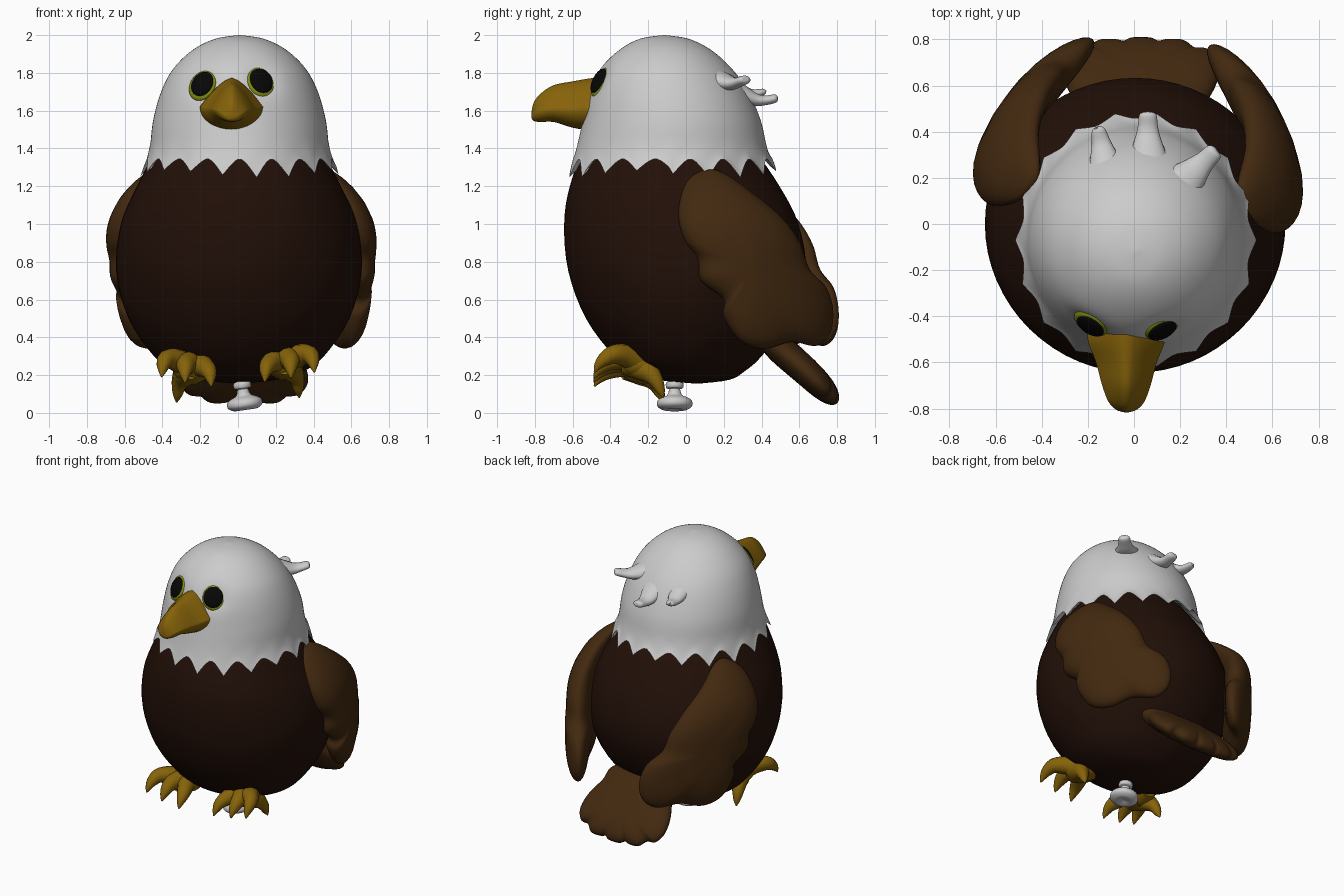
import bpy, bmesh, math
from mathutils import Vector, Matrix

if "Cube" in bpy.data.objects:
    bpy.data.objects.remove(bpy.data.objects["Cube"])

def material(name, rgb):
    m = bpy.data.materials.new(name)
    m.diffuse_color = (*rgb, 1)
    m.use_nodes = True
    m.node_tree.nodes["Principled BSDF"].inputs["Base Color"].default_value = m.diffuse_color
    return m

DARK = material("dark_brown", (0.016, 0.005, 0.0025))
BROWN = material("brown", (0.055, 0.022, 0.005))
GOLD = material("gold", (0.24, 0.125, 0.003))
LIME = material("lime", (0.24, 0.28, 0.005))
BLACK = material("black", (0.002, 0.002, 0.002))
TAU = 2 * math.pi

def spline(pts, n, closed=False):
    """Catmull-Rom through points of any dimension, n steps per span."""
    out, m = [], len(pts)
    for i in range(m if closed else m - 1):
        pick = (lambda k: pts[k % m]) if closed else (lambda k: pts[max(0, min(m - 1, k))])
        a, b, c, d = (pick(i + k) for k in (-1, 0, 1, 2))
        for s in range(n):
            t = s / n
            out.append(tuple(0.5 * (2*q + (r-p)*t + (2*p-5*q+4*r-w)*t*t + (3*q-p-3*r+w)*t**3)
                             for p, q, r, w in zip(a, b, c, d)))
    if not closed:
        out.append(tuple(pts[-1]))
    return out

def loft(name, parts, mat=None, angle=60, matrix=None):
    """One object from several stacks of closed rings, ends capped."""
    bm = bmesh.new()
    for rings in parts:
        vs = [[bm.verts.new(p) for p in ring] for ring in rings]
        n = len(vs[0])
        for a, b in zip(vs, vs[1:]):
            for i in range(n):
                bm.faces.new((a[i], a[(i+1) % n], b[(i+1) % n], b[i]))
        bm.faces.new(vs[0])
        bm.faces.new(vs[-1])
    if matrix:
        bm.transform(matrix)
    bmesh.ops.recalc_face_normals(bm, faces=bm.faces)
    me = bpy.data.meshes.new(name)
    bm.to_mesh(me)
    bm.free()
    ob = bpy.data.objects.new(name, me)
    bpy.context.collection.objects.link(ob)
    if mat:
        me.materials.append(mat)
    bpy.ops.object.select_all(action='DESELECT')
    ob.select_set(True)
    bpy.context.view_layer.objects.active = ob
    bpy.ops.object.shade_smooth_by_angle(angle=math.radians(angle))
    return ob

def ellipse(z, cx, cy, rx, ry, n):
    return [Vector((cx + rx*math.cos(TAU*i/n), cy + ry*math.sin(TAU*i/n), z)) for i in range(n)]

def tube(path, n=12, flat=1.0):
    """Rings along a path of (x, y, z, radius)."""
    pts = spline(path, 5)
    rings = []
    for i, p in enumerate(pts):
        a, b = Vector(pts[max(0, i-1)][:3]), Vector(pts[min(len(pts)-1, i+1)][:3])
        d = (b - a).normalized()
        u = d.cross(Vector((0, 0, 1))).normalized()
        w = u.cross(d)
        rings.append([Vector(p[:3]) + p[3]*(u*math.cos(TAU*k/n) + w*flat*math.sin(TAU*k/n))
                      for k in range(n)])
    return rings

def pad(outline, center, half, place, steps=16):
    """Pillow-shaped slab from a 2D outline, bent by place(u, v, offset)."""
    pts = spline(outline, 6, True)
    rings = []
    for k in range(steps + 1):
        a = math.pi * (k/steps - 0.5)
        s = max(0.001, math.cos(a)) ** 0.6
        rings.append([place(center[0] + (u-center[0])*s, center[1] + (v-center[1])*s,
                            half*math.sin(a)) for u, v in pts])
    return rings

# Egg-shaped body: z, y centre, x radius, y radius
body = [(0.155, 0.06, 0.01, 0.01), (0.175, 0.04, 0.2, 0.19), (0.22, 0.02, 0.34, 0.29),
        (0.3, 0.01, 0.45, 0.39), (0.5, 0.01, 0.585, 0.54), (0.75, 0.005, 0.65, 0.628),
        (1.0, -0.025, 0.625, 0.62), (1.2, -0.06, 0.54, 0.555), (1.38, -0.085, 0.44, 0.455),
        (1.55, -0.08, 0.3, 0.3), (1.6, -0.08, 0.02, 0.02)]
loft("body", [[ellipse(z, 0.005, cy, rx, ry, 64) for z, cy, rx, ry in spline(body, 4)]], DARK)

# Head with a ragged feather collar and shallow eye sockets
eyes = [(-1, Vector((-0.192, -0.436, 1.735)), Vector((-0.47, -0.76, 0.42)).normalized()),
        (1, Vector((0.126, -0.456, 1.752)), Vector((0.40, -0.80, 0.42)).normalized())]
head = [(1.345, -0.07, 0.495, 0.528), (1.4, -0.075, 0.475, 0.505), (1.55, -0.075, 0.457, 0.47),
        (1.7, -0.09, 0.415, 0.42), (1.82, -0.105, 0.352, 0.35), (1.92, -0.11, 0.25, 0.245),
        (1.98, -0.115, 0.13, 0.13), (2.0, -0.115, 0.005, 0.005)]
profile = [(1.42, -0.07, 0.4, 0.43), (1.36, -0.07, 0.47, 0.50)] + spline(head, 6)
rings = []
for z, cy, rx, ry in profile:
    ring = ellipse(z, 0.008, cy, rx, ry, 162)
    for i, p in enumerate(ring):
        w = max(0, min(1, (1.43 - z) / 0.085))
        tooth = (1 - abs(math.sin(9 * TAU * i / 162))) ** 0.85
        p.z -= w * (0.08 + 0.02*math.sin(i * 0.11)) * tooth
        out = Vector((p.x, p.y + 0.075, 0)).normalized()
        p += out * 0.028 * w * tooth
        for _, c, nrm in eyes:
            p -= nrm * 0.022 * math.exp(-((p - c).length / 0.08) ** 2)
    rings.append(ring)
loft("head", [rings], None, 70)

# Feather tufts at the back of the head
tufts = [[(0.05, 0.12, 1.77, 0.14), (0.06, 0.25, 1.71, 0.10), (0.06, 0.36, 1.66, 0.06),
          (0.06, 0.42, 1.655, 0.044), (0.06, 0.475, 1.665, 0.036), (0.06, 0.487, 1.667, 0.004)],
         [(0.13, 0.06, 1.77, 0.14), (0.2, 0.16, 1.76, 0.10), (0.27, 0.235, 1.745, 0.062),
          (0.31, 0.275, 1.75, 0.045), (0.35, 0.315, 1.765, 0.036), (0.358, 0.322, 1.768, 0.004)],
         [(-0.09, 0.12, 1.76, 0.12), (-0.12, 0.24, 1.72, 0.08), (-0.14, 0.34, 1.69, 0.045),
          (-0.155, 0.41, 1.7, 0.028), (-0.157, 0.418, 1.702, 0.004)]]
loft("head_tufts", [tube(t, 14, 0.6) for t in tufts])

# Eyes: tilted lime disc with a black pupil set slightly inward
def disc(name, c, nrm, r, depth, mat):
    rings = []
    for k in range(13):
        a = math.pi * (k/12 - 0.5)
        q = max(0.01, math.cos(a))
        rings.append(ellipse(depth*math.sin(a), 0, 0, r*q, r*1.08*q, 32))
    m = Matrix.Translation(c) @ nrm.to_track_quat('Z', 'Y').to_matrix().to_4x4()
    loft(name, [rings], mat, 60, m)

for s, c, nrm in eyes:
    side = "right" if s > 0 else "left"
    disc(side + "_iris", c - nrm*0.008, nrm, 0.08, 0.026, LIME)
    disc(side + "_pupil", c + nrm*0.004 + Vector((-s*0.004, -0.003, 0.004)), nrm, 0.066, 0.02, BLACK)

# Hooked beak: y, ridge z, corner z, bottom z, half width
beak = [(-0.40, 1.78, 1.62, 1.49, 0.16), (-0.50, 1.772, 1.62, 1.495, 0.168),
        (-0.6, 1.755, 1.61, 1.51, 0.132), (-0.7, 1.735, 1.61, 1.54, 0.105),
        (-0.77, 1.69, 1.60, 1.54, 0.078), (-0.805, 1.645, 1.58, 1.545, 0.045),
        (-0.817, 1.60, 1.575, 1.56, 0.008)]
rings = []
for y, zt, zc, zb, hw in spline(beak, 4):
    ring = []
    for i in range(32):
        c, s = math.cos(TAU*i/32), math.sin(TAU*i/32)
        z = zc + (zt-zc)*(1 - abs(c)**1.5) if s > 0 else zc + (zc-zb)*s
        ring.append((-0.033 + hw*c, y, z))
    rings.append(ring)
loft("beak", [rings], GOLD, 65)

# Wings: scalloped outline in y, z wrapped around the body, thickness along the curve normal
wing = [(0.1, 1.29), (0.2, 1.27), (0.33, 1.18), (0.5, 1.04), (0.6, 0.9), (0.65, 0.76),
        (0.74, 0.66), (0.775, 0.54), (0.76, 0.42), (0.69, 0.355), (0.56, 0.375), (0.42, 0.34),
        (0.29, 0.38), (0.2, 0.51), (0.2, 0.6), (0.08, 0.70), (0.06, 0.82), (-0.01, 0.92),
        (-0.04, 1.06), (0.0, 1.22)]
def wing_place(y, z, off):
    x = 0.645 - 0.6*(y - 0.05)**2 - 1.2*max(0, z - 0.9)**2
    n = Vector((1, 1.2*max(0, y - 0.05), 2.0*max(0, z - 0.95))).normalized()
    return Vector((x + off*n.x, y + off*n.y*0.7, z + off*n.z*0.3))
wing_rings = pad(wing, (0.34, 0.78), 0.1, wing_place)
loft("right_wing", [wing_rings], BROWN)
loft("left_wing", [wing_rings], BROWN, 60,
     Matrix.Rotation(math.radians(-11), 4, 'Z') @ Matrix.Diagonal((-1, 0.97, 1, 1)))

# Fan tail sloping down at the back
half_tail = [(0.22, -0.05), (0.28, 0.25), (0.33, 0.5), (0.34, 0.72), (0.30, 0.86), (0.24, 0.88),
             (0.19, 0.97), (0.12, 0.98), (0.08, 0.96), (0.04, 1.0)]
tail = half_tail + [(-u, v) for u, v in reversed(half_tail)]
def tail_place(u, v, off):
    off *= 1.15 - 0.25*v
    return Vector((0.03 + u, 0.43 + 0.37*v + 0.65*off, 0.39 - 0.335*v + 0.06*v*(1 - v) + 0.75*off))
loft("tail", [pad(tail, (0, 0.55), 0.075, tail_place)], BROWN)

# Feet: three arched front toes with claws, a hind claw and an ankle
def toe(dx, dz, r):
    return [(0.24, -0.2, 0.24, 0.07), (0.25 + dx*0.45, -0.31, 0.272 + dz*0.5, r*1.35),
            (0.26 + dx*0.8, -0.38, 0.255 + dz, r*1.1), (0.26 + dx*0.95, -0.43, 0.23 + dz, r*0.85),
            (0.26 + dx, -0.465, 0.195 + dz, r*0.5), (0.26 + dx*1.03, -0.485, 0.16 + dz, 0.004)]
foot = [tube(toe(-0.115, 0.005, 0.046)), tube(toe(0.02, 0.025, 0.048)), tube(toe(0.14, 0.055, 0.046)),
        tube([(0.25, -0.32, 0.26, 0.06), (0.28, -0.22, 0.23, 0.065), (0.31, -0.165, 0.18, 0.043),
              (0.32, -0.135, 0.12, 0.025), (0.325, -0.12, 0.08, 0.003)]),
        tube([(0.22, -0.12, 0.25, 0.06), (0.24, -0.22, 0.25, 0.095), (0.26, -0.31, 0.265, 0.085),
              (0.265, -0.37, 0.265, 0.01)], 16, 0.75)]
loft("right_foot", foot, GOLD)
loft("left_foot", foot, GOLD, 60, Matrix.Translation((0, 0, -0.025)) @ Matrix.Diagonal((-1, 1, 1, 1)))

# Turned stub under the body
stub = [(0.03, 0.005), (0.02, 0.045), (0.024, 0.07), (0.042, 0.093), (0.07, 0.09), (0.088, 0.062),
        (0.098, 0.04), (0.125, 0.03), (0.133, 0.03), (0.138, 0.045), (0.165, 0.045), (0.175, 0.02)]
tilt = Matrix.Translation((0.043, -0.06, -0.004)) @ Matrix.Rotation(math.radians(-8), 4, 'Y')
loft("base_stub", [[ellipse(z, 0, 0, r, r, 32) for z, r in spline(stub, 3)]], None, 60, tilt)
